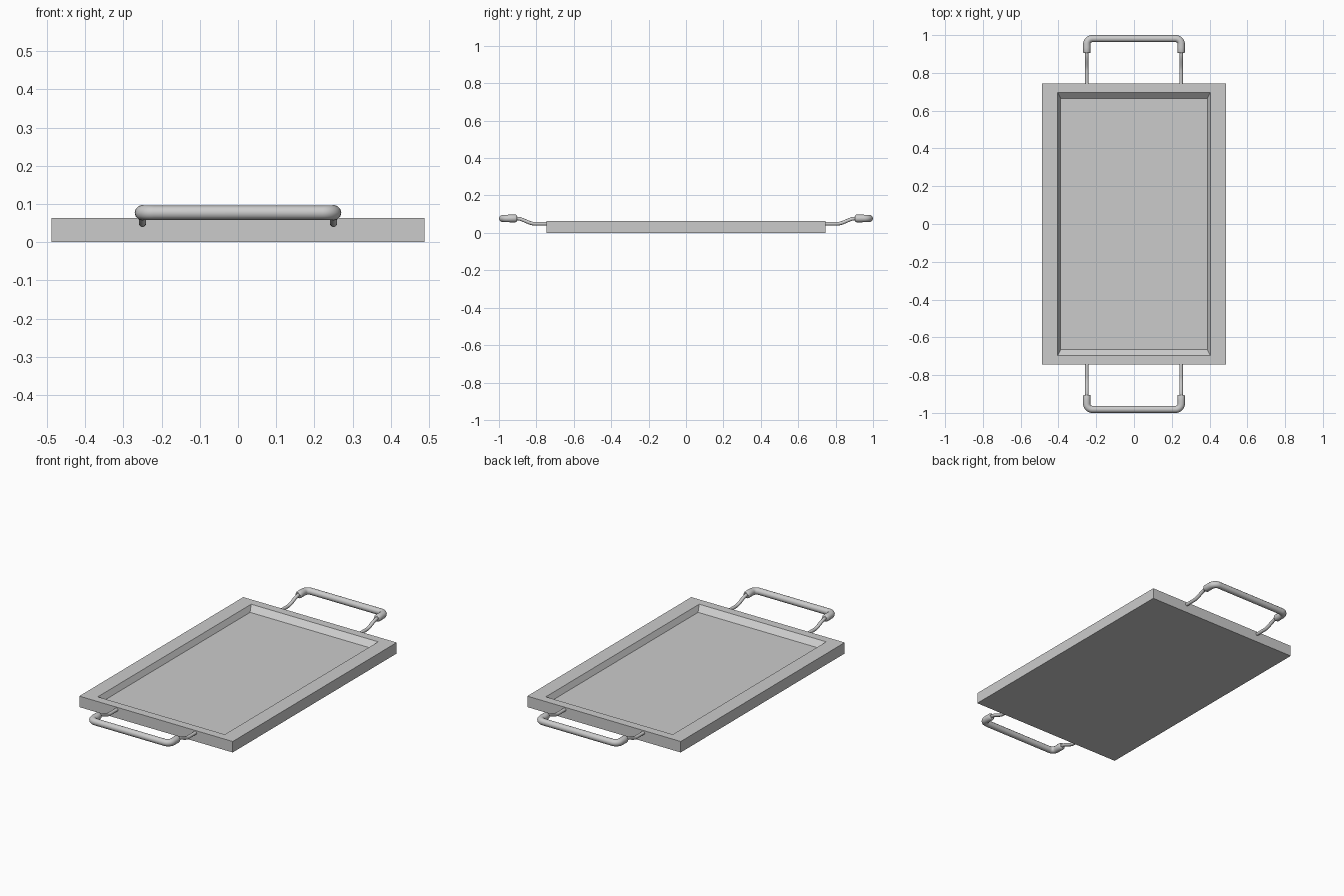
import bpy, bmesh, math

if "Cube" in bpy.data.objects:
    bpy.data.objects.remove(bpy.data.objects["Cube"])


def rect(bm, hx, hy, z):
    return [bm.verts.new((sx * hx, sy * hy, z))
            for sx, sy in ((-1, -1), (1, -1), (1, 1), (-1, 1))]


def tray():
    # Rectangular loops from the underside, over the rim, down into the recess
    bm = bmesh.new()
    loops = [rect(bm, *p) for p in ((0.488, 0.745, 0.0), (0.488, 0.745, 0.063),
                                    (0.404, 0.697, 0.063), (0.388, 0.664, 0.033))]
    bm.faces.new(loops[0][::-1])
    for a, b in zip(loops, loops[1:]):
        for i in range(4):
            j = (i + 1) % 4
            bm.faces.new((a[i], a[j], b[j], b[i]))
    bm.faces.new(loops[-1])
    bmesh.ops.recalc_face_normals(bm, faces=bm.faces)
    me = bpy.data.meshes.new("tray")
    bm.to_mesh(me)
    bm.free()
    bpy.context.collection.objects.link(bpy.data.objects.new("tray", me))


def tube(name, points, radius):
    # Round tube along (x, y, z, radius factor) points, turned into a mesh
    cu = bpy.data.curves.new(name, 'CURVE')
    cu.dimensions = '3D'
    cu.bevel_depth = radius
    cu.bevel_resolution = 4
    cu.use_fill_caps = True
    sp = cu.splines.new('POLY')
    sp.points.add(len(points) - 1)
    for p, (x, y, z, r) in zip(sp.points, points):
        p.co = (x, y, z, 1)
        p.radius = r
    ob = bpy.data.objects.new(name, cu)
    bpy.context.collection.objects.link(ob)
    bpy.ops.object.select_all(action='DESELECT')
    ob.select_set(True)
    bpy.context.view_layer.objects.active = ob
    bpy.ops.object.convert(target='MESH')
    bpy.ops.object.shade_smooth_by_angle(angle=math.radians(40))


Z_LOW, Z_GRIP, X = 0.049, 0.077, 0.25


def handle(side, s):
    # S-bent wire stems
    for label, x in (("left", -X), ("right", X)):
        pts = [(x, s * 0.73, Z_LOW, 1)]
        for i in range(11):
            t = i / 10
            pts.append((x, s * (0.81 + 0.095 * t),
                        Z_LOW + (Z_GRIP - Z_LOW) * t * t * (3 - 2 * t), 1))
        pts.append((x, s * 0.93, Z_GRIP, 1))
        tube(f"{side}_{label}_stem", pts, 0.0095)

    # U-shaped grip with softened ends and rounded corners
    c, bar_y = 0.03, 0.9815
    half = [(0.904, 0.78), (0.906, 0.98), (0.911, 1.1), (0.935, 1.1)]
    arm = [(X, y, r) for y, r in half]
    for i in range(9):
        a = math.radians(90 * i / 8)
        arm.append((X - c + c * math.cos(a), bar_y - c + c * math.sin(a),
                    1.08 - 0.08 * i / 8))
    path = arm + [(-x, y, r) for x, y, r in reversed(arm)]
    tube(f"{side}_grip", [(x, s * y, Z_GRIP, r) for x, y, r in path], 0.0185)


tray()
handle("back", 1)
handle("front", -1)
